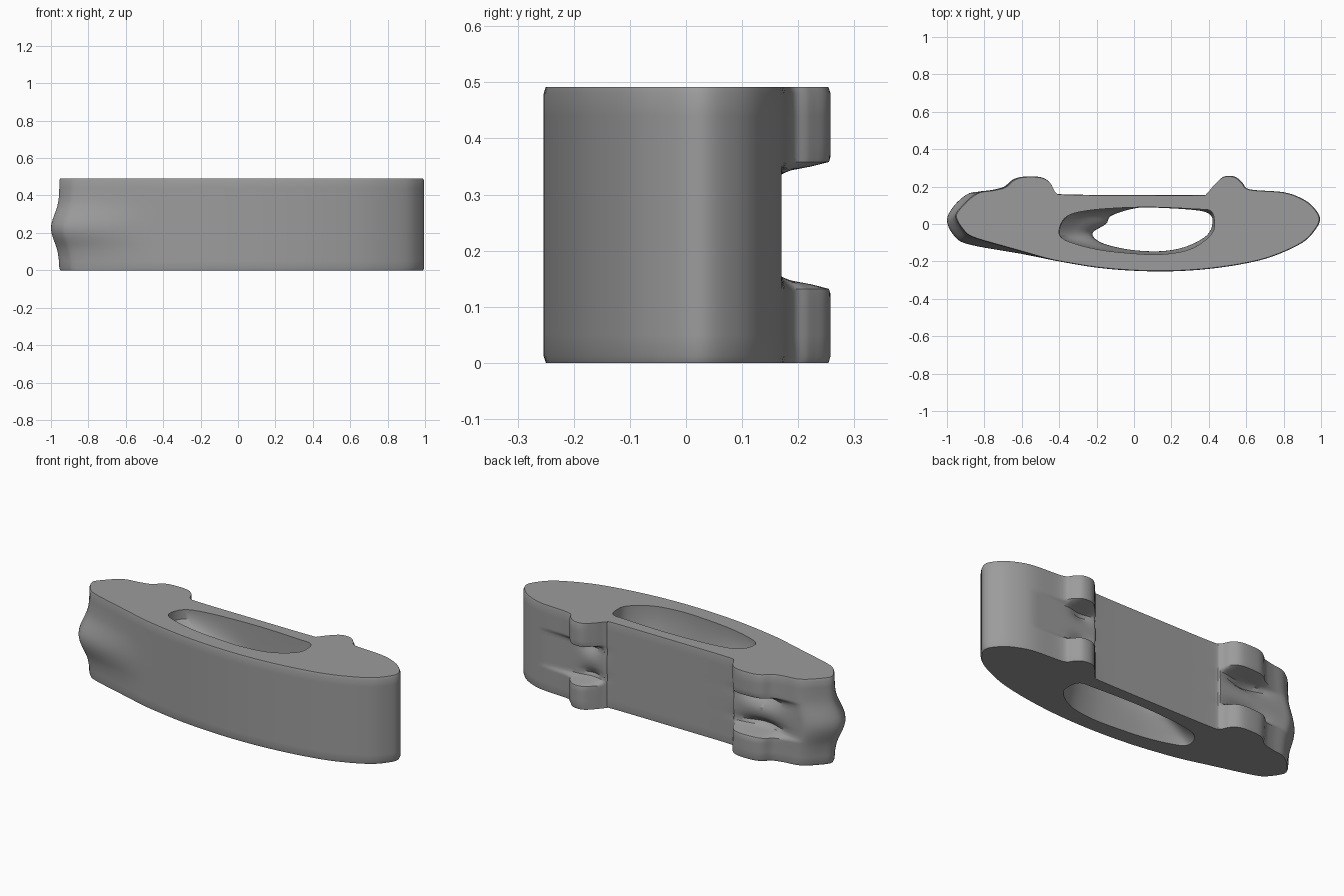
import bpy, bmesh, math
from mathutils import Vector

if "Cube" in bpy.data.objects:
    bpy.data.objects.remove(bpy.data.objects["Cube"])


def smooth_loop(points, steps):
    """Closed Catmull-Rom curve through the profile points."""
    pts = [Vector(p) for p in points]
    n, out = len(pts), []
    for i in range(n):
        a, b, c, d = (pts[(i + k) % n] for k in (-1, 0, 1, 2))
        for s in range(steps):
            t = s / steps
            out.append(0.5 * (2 * b + (c - a) * t + (2 * a - 5 * b + 4 * c - d) * t * t
                              + (3 * b - a - 3 * c + d) * t ** 3))
    return out


def ease(lo, hi, v):
    t = min(1, max(0, (v - lo) / (hi - lo)))
    return t * t * (3 - 2 * t)


def bump(v, centre, width):
    return math.exp(-((v - centre) / width) ** 2)


# Plan outline including the four back knuckles
OUTER = smooth_loop([
    (-1.0, .02), (-.96, -.065), (-.88, -.11), (-.6, -.16), (-.4, -.2), (-.2, -.233),
    (0, -.25), (.2, -.253), (.4, -.24), (.6, -.21), (.75, -.17), (.9, -.1), (.97, -.03),
    (.995, .03), (.96, .09), (.9, .135), (.8, .17), (.62, .185), (.58, .22), (.54, .253),
    (.48, .253), (.43, .21), (.39, .165), (.35, .155), (0, .155), (-.36, .158),
    (-.42, .17), (-.45, .22), (-.5, .25), (-.6, .253), (-.66, .238), (-.71, .2),
    (-.78, .182), (-.88, .165), (-.96, .1)], 5)

# Through slot: wide rim and narrower waist, matched point by point
SLOT_RIM = smooth_loop([
    (-.4, -.03), (-.37, -.085), (-.2, -.135), (0, -.158), (.15, -.162), (.3, -.135),
    (.41, -.06), (.43, .01), (.41, .07), (.33, .08), (.1, .09), (-.1, .085),
    (-.26, .07), (-.36, .04)], 5)
SLOT_WAIST = smooth_loop([
    (-.22, -.045), (-.2, -.085), (-.13, -.115), (0, -.14), (.15, -.145), (.28, -.12),
    (.39, -.06), (.42, .01), (.4, .055), (.32, .075), (.1, .088), (0, .083),
    (-.12, .045), (-.15, .0)], 5)

HEIGHT = .492
LEVELS = [0, .012, .05, .1, .125, .132, .14, .147, .155, .172, .195, .22, .245, .27, .297,
          .318, .335, .343, .35, .358, .365, .39, .44, .48, HEIGHT]


def outer_point(p, z):
    x, y = p
    # knuckles exist only near the top and bottom
    keep = ease(.09, .115, abs(z - .245))
    if y > .17:
        y = .17 + (y - .17) * keep
    # horizontal grooves between the knuckles and the middle rib
    groove = bump(z, .172, .025) + bump(z, .318, .025)
    y -= ease(.08, .16, y) * groove * (.045 * bump(x, -.6, .12) + .025 * bump(x, .48, .06))
    # bulge on the left end, fading towards the back
    left = ease(.4, 1, -x)
    flat = 1 - bump(z, .225, .1)
    x += .045 * left * flat
    y += .035 * left * flat * (1 - ease(-.05, .12, y))
    # rounded rims
    if z in (0, HEIGHT):
        x, y = x * .994, y * .985
    return (x, y, z)


def slot_point(i, z):
    waist = 1 - ease(.06, .23, abs(z - .22))
    p = SLOT_RIM[i].lerp(SLOT_WAIST[i], waist)
    return (p.x, p.y, z)


def loft(bm, rings):
    n = len(rings[0])
    for a, b in zip(rings, rings[1:]):
        for i in range(n):
            j = (i + 1) % n
            bm.faces.new((a[i], a[j], b[j], b[i]))


# Slotted body: lofted outer wall and slot wall, joined by flat caps
bm = bmesh.new()
outer = [[bm.verts.new(outer_point(p, z)) for p in OUTER] for z in LEVELS]
inner = [[bm.verts.new(slot_point(i, z)) for i in range(len(SLOT_RIM))] for z in LEVELS]
loft(bm, outer)
loft(bm, inner)
for k in (0, -1):
    edges = []
    for ring in (outer[k], inner[k]):
        edges += [bm.edges.get((ring[i - 1], ring[i])) for i in range(len(ring))]
    bmesh.ops.triangle_fill(bm, edges=edges, use_beauty=True, use_dissolve=False)
bmesh.ops.recalc_face_normals(bm, faces=bm.faces)

mesh = bpy.data.meshes.new("slotted_body")
bm.to_mesh(mesh)
bm.free()
body = bpy.data.objects.new("slotted_body", mesh)
bpy.context.collection.objects.link(body)

# Dark grey finish
grey = bpy.data.materials.new("dark_grey")
grey.diffuse_color = (.33, .33, .33, 1)
grey.use_nodes = True
grey.node_tree.nodes["Principled BSDF"].inputs["Base Color"].default_value = grey.diffuse_color
mesh.materials.append(grey)

bpy.context.view_layer.objects.active = body
body.select_set(True)
bpy.ops.object.shade_smooth_by_angle(angle=math.radians(35))
